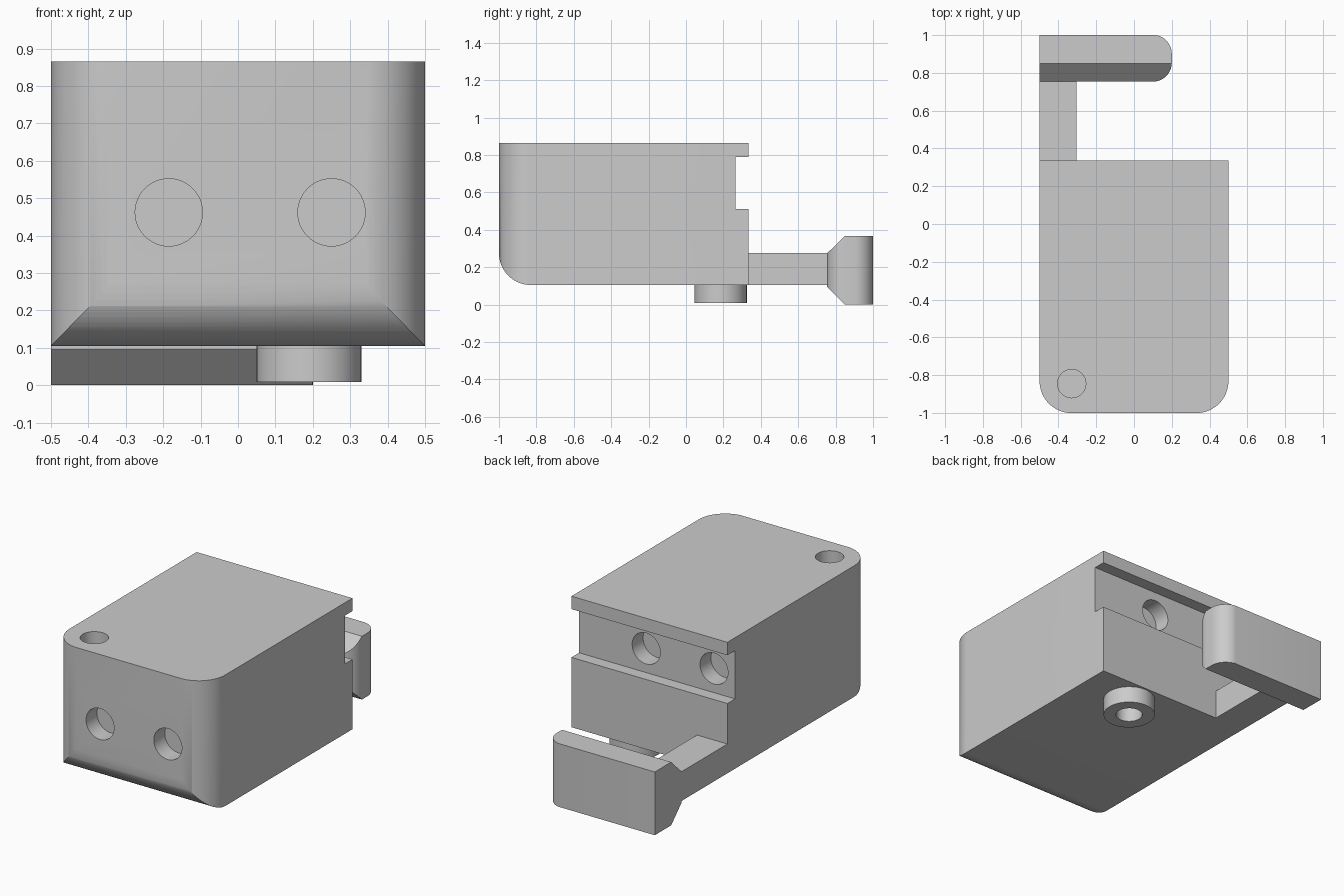
import bpy
import bmesh
from math import radians, sin, cos
from mathutils import Matrix, Vector

if "Cube" in bpy.data.objects:
    bpy.data.objects.remove(bpy.data.objects["Cube"])

gray = bpy.data.materials.new("matte_gray")
gray.use_nodes = True
gray.diffuse_color = (0.6, 0.6, 0.6, 1)
gray.node_tree.nodes["Principled BSDF"].inputs["Base Color"].default_value = (0.6, 0.6, 0.6, 1)


def make_object(name, bm):
    bmesh.ops.recalc_face_normals(bm, faces=bm.faces)
    mesh = bpy.data.meshes.new(name)
    bm.to_mesh(mesh)
    bm.free()
    mesh.materials.append(gray)
    obj = bpy.data.objects.new(name, mesh)
    bpy.context.collection.objects.link(obj)
    return obj


def arc(cx, cy, r, start, end, steps=16):
    angles = [radians(start + (end - start) * i / steps) for i in range(steps + 1)]
    return [(cx + r * cos(a), cy + r * sin(a)) for a in angles]


def prism(name, points, axis, low, high):
    """Extrude an outline: (y, z) along X, or (x, y) along Z."""
    bm = bmesh.new()
    place = (lambda u, v: (low, u, v)) if axis == "X" else (lambda u, v: (u, v, low))
    face = bm.faces.new([bm.verts.new(place(u, v)) for u, v in points])
    step = Vector((high - low, 0, 0)) if axis == "X" else Vector((0, 0, high - low))
    top = bmesh.ops.extrude_face_region(bm, geom=[face])["geom"]
    bmesh.ops.translate(bm, vec=step, verts=[g for g in top if isinstance(g, bmesh.types.BMVert)])
    return make_object(name, bm)


def cylinder(name, center, r, depth, axis="Z"):
    bm = bmesh.new()
    turn = Matrix.Rotation(radians(90), 4, "X") if axis == "Y" else Matrix()
    bmesh.ops.create_cone(bm, cap_ends=True, segments=48, radius1=r, radius2=r, depth=depth,
                          matrix=Matrix.Translation(center) @ turn)
    return make_object(name, bm)


def combine(obj, tool, operation):
    mod = obj.modifiers.new(operation.lower(), "BOOLEAN")
    mod.operation, mod.solver, mod.object = operation, "EXACT", tool
    bpy.context.view_layer.objects.active = obj
    bpy.ops.object.modifier_apply(modifier=mod.name)
    bpy.data.objects.remove(tool)


# Housing: side profile with a rounded toe and rear groove, trimmed by a rounded plan
R = 0.17
FLOOR, TOP, BACK = 0.105, 0.865, 0.335
side = arc(-1 + R, FLOOR + R, R, 180, 270) + [
    (BACK, FLOOR), (BACK, 0.51), (0.265, 0.51), (0.265, 0.79), (BACK, 0.79), (BACK, TOP), (-1, TOP)]
housing = prism("housing", side, "X", -0.7, 0.7)
plan = arc(-0.5 + R, -1.001 + R, R, 180, 270) + arc(0.5 - R, -1.001 + R, R, 270, 360) + [
    (0.5, 0.6), (-0.5, 0.6)]
combine(housing, prism("housing_plan", plan, "Z", -0.2, 1.2), "INTERSECT")

# Blind holes in the front, the rear groove and the top
for x in (-0.185, 0.25):
    combine(housing, cylinder("front_drill", (x, -1, 0.462), 0.09, 0.2, "Y"), "DIFFERENCE")
    combine(housing, cylinder("rear_drill", (x - 0.18, 0.265, 0.65), 0.09, 0.2, "Y"), "DIFFERENCE")
combine(housing, cylinder("top_drill", (-0.33, -0.845, TOP), 0.075, 0.2), "DIFFERENCE")

# Hollow boss under the housing
boss = cylinder("bottom_boss", (0.19, 0.185, 0.0565), 0.14, 0.097)
combine(boss, cylinder("boss_drill", (0.19, 0.185, 0), 0.072, 0.19), "DIFFERENCE")

# Arm reaching back to the clip
arm = prism("rear_arm", [(BACK, FLOOR), (0.755, FLOOR), (0.755, 0.275), (BACK, 0.275)],
            "X", -0.5, -0.305)

# Clip: bevelled profile trimmed by a plan with a rounded free end
clip_side = [(0.755, 0.095), (0.85, 0), (1, 0), (1, 0.367), (0.85, 0.367), (0.755, 0.275)]
clip = prism("rear_clip", clip_side, "X", -0.5, 0.4)
r = 0.1
clip_plan = [(-0.7, 0.754)] + arc(0.2 - r, 0.754 + r, r, 270, 360) + arc(
    0.2 - r, 1.001 - r, r, 0, 90) + [(-0.7, 1.001)]
combine(clip, prism("clip_plan", clip_plan, "Z", -0.2, 0.6), "INTERSECT")

# Smooth the curved walls and keep the edges sharp
bpy.ops.object.select_all(action="DESELECT")
for obj in (housing, boss, arm, clip):
    obj.select_set(True)
bpy.context.view_layer.objects.active = housing
bpy.ops.object.shade_smooth_by_angle(angle=radians(30))
